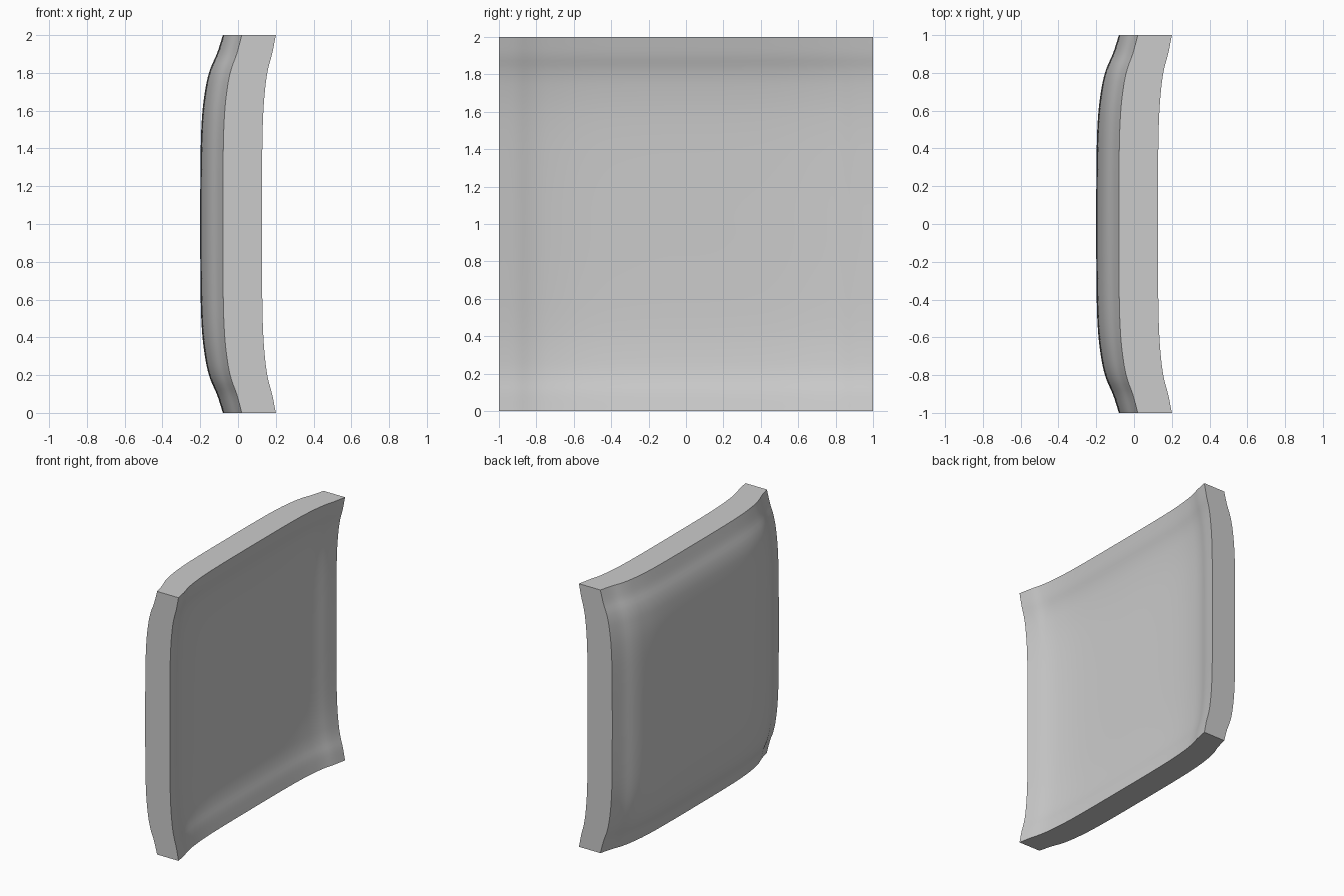
import bpy, bmesh

cube = bpy.data.objects.get("Cube")
if cube:
    bpy.data.objects.remove(cube)

# Single grey material
grey = bpy.data.materials.new("plain grey")
grey.use_nodes = True
colour = (0.6, 0.6, 0.6, 1)
grey.diffuse_color = colour
grey.node_tree.nodes["Principled BSDF"].inputs["Base Color"].default_value = colour

# Cross-section: distance from the centre and how far the panel is pressed in
PROFILE = [(0, 1), (0.4, 0.98), (0.6, 0.9), (0.75, 0.72),
           (0.83, 0.53), (0.9, 0.27), (1, 0)]


def slope(i):
    a, b = PROFILE[max(i - 1, 0)], PROFILE[min(i + 1, len(PROFILE) - 1)]
    return 0 if i == 0 else (b[1] - a[1]) / (b[0] - a[0])


def press(t):
    """Smooth cubic through the cross-section points."""
    t = min(abs(t), 1)
    i = max(k for k in range(len(PROFILE) - 1) if PROFILE[k][0] <= t)
    (t0, v0), (t1, v1) = PROFILE[i], PROFILE[i + 1]
    h = t1 - t0
    s = (t - t0) / h
    s2, s3 = s * s, s * s * s
    return (v0 * (2 * s3 - 3 * s2 + 1) + v1 * (3 * s2 - 2 * s3)
            + h * slope(i) * (s3 - 2 * s2 + s) + h * slope(i + 1) * (s3 - s2))


def sheet(bm, corner, edge_drop, extra_drop, n):
    """Pressed square surface, as rows of vertices."""
    steps = [2 * i / n - 1 for i in range(n + 1)]
    rows = []
    for z in steps:
        row = []
        for y in steps:
            gy, gz = press(y), press(z)
            x = corner - edge_drop * (gy + gz) - extra_drop * gy * gz
            row.append(bm.verts.new((x, y, z + 1)))
        rows.append(row)
    return rows


N = 80
bm = bmesh.new()
bulge = sheet(bm, 0.02, 0.1, 0.02, N)
dish = sheet(bm, 0.2, 0.073, 0.015, N)

# Bulged and dished faces
for rows in (bulge, dish):
    for i in range(N):
        for j in range(N):
            bm.faces.new((rows[i][j], rows[i][j + 1],
                          rows[i + 1][j + 1], rows[i + 1][j]))


# Flat rim on all four sides
def border(rows):
    return (rows[0][:-1] + [r[-1] for r in rows[:-1]]
            + rows[-1][:0:-1] + [r[0] for r in rows[:0:-1]])


outer, inner = border(bulge), border(dish)
for i in range(len(outer)):
    k = (i + 1) % len(outer)
    bm.faces.new((outer[i], outer[k], inner[k], inner[i]))

bmesh.ops.recalc_face_normals(bm, faces=bm.faces)
mesh = bpy.data.meshes.new("pillowed_panel")
bm.to_mesh(mesh)
bm.free()
mesh.materials.append(grey)
panel = bpy.data.objects.new("pillowed_panel", mesh)
bpy.context.collection.objects.link(panel)

# Smooth faces with a sharp rim
bpy.ops.object.select_all(action="DESELECT")
panel.select_set(True)
bpy.context.view_layer.objects.active = panel
bpy.ops.object.shade_smooth_by_angle(angle=0.6)
